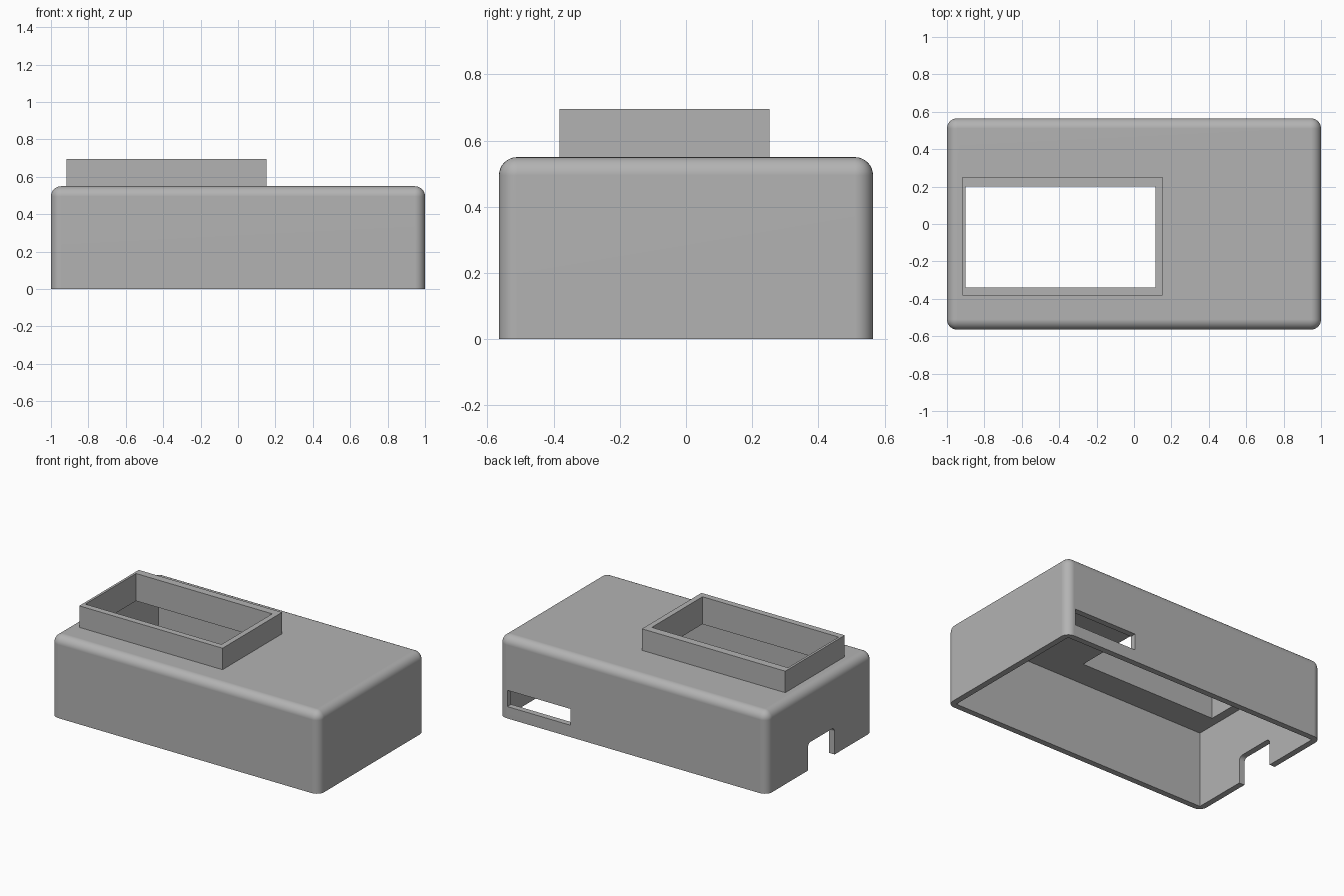
import bpy, bmesh

cube = bpy.data.objects.get("Cube")
if cube:
    bpy.data.objects.remove(cube, do_unlink=True)

grey = bpy.data.materials.new("plain_grey")
grey.use_nodes = True
colour = (0.45, 0.45, 0.45, 1)
grey.diffuse_color = colour
grey.node_tree.nodes["Principled BSDF"].inputs["Base Color"].default_value = colour


def box(name, low, high, radius=0.0, rounded=None):
    """Box between two corners; edges accepted by the rule are rounded."""
    bm = bmesh.new()
    bmesh.ops.create_cube(bm, size=1)
    for v in bm.verts:
        v.co = [a + (c + 0.5) * (b - a) for a, b, c in zip(low, high, v.co)]
    if radius:
        bmesh.ops.bevel(bm, geom=[e for e in bm.edges if rounded(e)], offset=radius,
                        segments=8, profile=0.5, affect='EDGES')
    mesh = bpy.data.meshes.new(name)
    bm.to_mesh(mesh)
    bm.free()
    mesh.materials.append(grey)
    obj = bpy.data.objects.new(name, mesh)
    bpy.context.collection.objects.link(obj)
    return obj


def activate(obj):
    bpy.ops.object.select_all(action='DESELECT')
    obj.select_set(True)
    bpy.context.view_layer.objects.active = obj


def cut(obj, cutters):
    activate(obj)
    for cutter in cutters:
        mod = obj.modifiers.new("cut", 'BOOLEAN')
        mod.operation, mod.solver, mod.object = 'DIFFERENCE', 'EXACT', cutter
        bpy.ops.object.modifier_apply(modifier=mod.name)


def above_base(e):
    return max(v.co.z for v in e.verts) > 0.3


def notch_top(e):
    return all(v.co.z > 0.1 for v in e.verts) and abs(e.verts[0].co.x - e.verts[1].co.x) > 0.1


# Main parts
hx, hy, top, wall = 1.0, 0.565, 0.55, 0.04
case = box("case_shell", (-hx, -hy, 0), (hx, hy, top), 0.055, above_base)
collar = box("window_collar", (-0.917, -0.382, top), (0.152, 0.252, 0.695))

# Cutters: hollow inside, window, rear slot, cable notch
hollow = box("hollow_cutter", (-hx + wall, -hy + wall, -0.2), (hx - wall, hy - wall, top - wall))
window = box("window_cutter", (-0.901, -0.34, 0.4), (0.115, 0.2, 0.9))
slot = box("rear_slot_cutter", (0.465, 0.45, 0.08), (0.937, 0.7, 0.19))
notch = box("cable_notch_cutter", (-1.1, -0.155, -0.1), (-0.85, 0.13, 0.183), 0.03, notch_top)
cut(case, [hollow, window, slot, notch])
cut(collar, [window])
for cutter in (hollow, window, slot, notch):
    bpy.data.objects.remove(cutter, do_unlink=True)

# Smooth rounded edges, crisp flats
for part in (case, collar):
    activate(part)
    bpy.ops.object.shade_smooth_by_angle(angle=0.5)
    part.modifiers.new("flat_normals", 'WEIGHTED_NORMAL').keep_sharp = True
